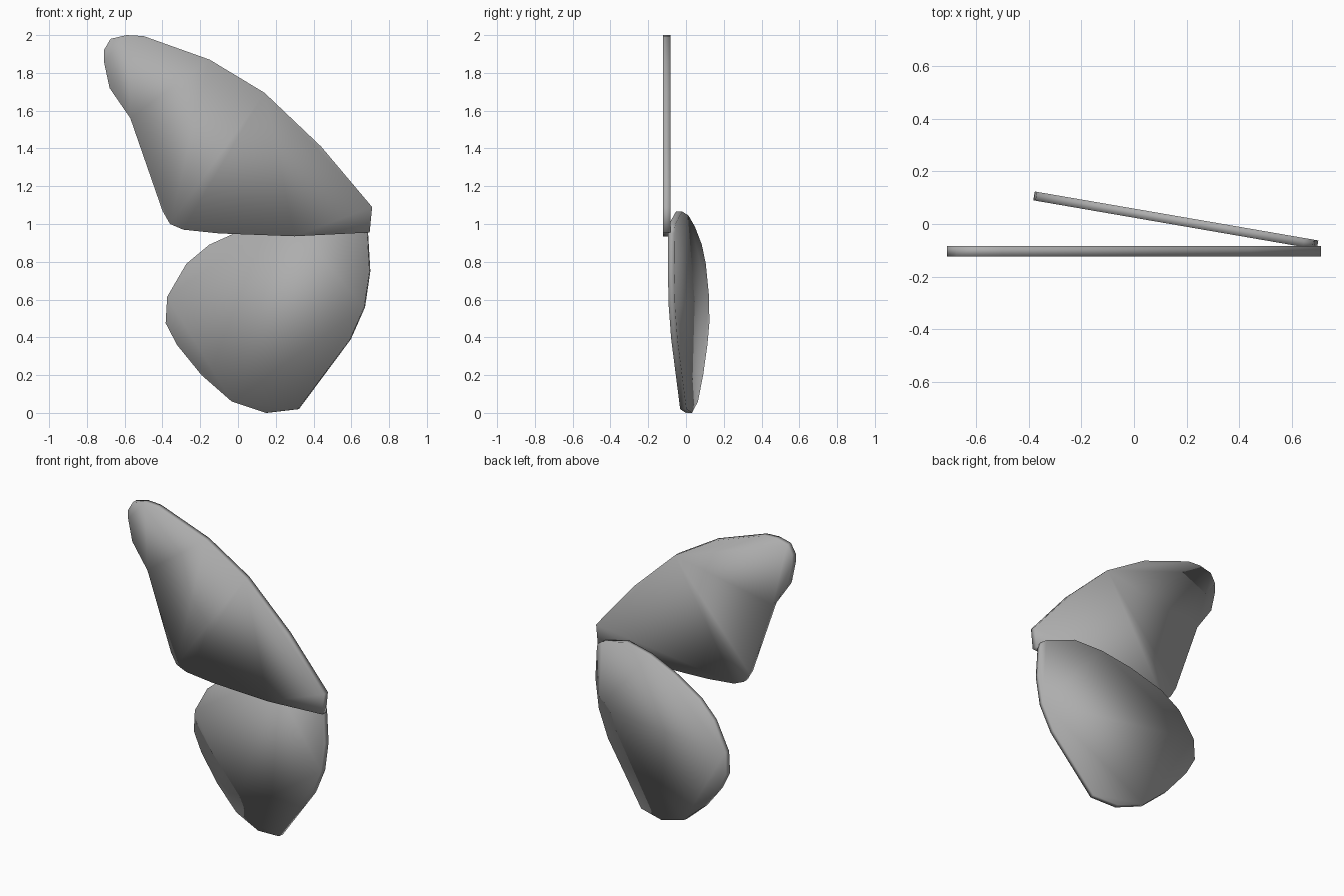
import bpy, bmesh
from mathutils import Vector
from math import radians, sin, cos

if "Cube" in bpy.data.objects:
    bpy.data.objects.remove(bpy.data.objects["Cube"])

grey = bpy.data.materials.new("dark_grey")
grey.diffuse_color = (0.42, 0.42, 0.42, 1)
grey.use_nodes = True
grey.node_tree.nodes["Principled BSDF"].inputs["Base Color"].default_value = grey.diffuse_color


def plate(name, outline, thickness, pivot, angle, ridge=None):
    """Extrude a front-view (x, z) outline; swing it about a vertical hinge at pivot."""
    bm = bmesh.new()
    along = Vector((cos(angle), sin(angle), 0))
    normal = Vector((-sin(angle), cos(angle), 0))
    base = Vector((pivot[0], pivot[1], 0))
    rings = []
    for side in (-0.5, 0.5):
        ring = []
        for x, z in outline:
            p = base + along * ((x - pivot[0]) / cos(angle)) + normal * thickness * side
            ring.append(bm.verts.new((p.x, p.y, z)))
        bm.faces.new(ring)
        rings.append(ring)
    n = len(outline)
    for i in range(n):
        j = (i + 1) % n
        bm.faces.new((rings[0][i], rings[0][j], rings[1][j], rings[1][i]))
    # Vein across both sides of the plate
    if ridge:
        for ring in rings:
            bmesh.ops.connect_verts(bm, verts=[ring[i] for i in ridge])
    bmesh.ops.recalc_face_normals(bm, faces=bm.faces)
    for f in bm.faces:
        f.smooth = True
    me = bpy.data.meshes.new(name)
    bm.to_mesh(me)
    bm.free()
    me.materials.append(grey)
    obj = bpy.data.objects.new(name, me)
    bpy.context.collection.objects.link(obj)
    return obj


# Upper wing: flat plate facing the front
upper = [(-0.71, 1.92), (-0.675, 1.98), (-0.59, 2.0), (-0.50, 1.995),
         (-0.15, 1.87), (0.14, 1.695), (0.44, 1.41), (0.71, 1.09),
         (0.697, 0.955), (0.30, 0.935), (-0.10, 0.95), (-0.29, 0.97),
         (-0.36, 1.0), (-0.40, 1.07), (-0.57, 1.56), (-0.68, 1.72), (-0.71, 1.86)]
plate("upper_wing", upper, 0.04, (0, -0.103), 0, ridge=(5, 12))

# Lower wing: thinner plate swung backwards about its right edge
lower = [(0.68, 0.98), (0.645, 1.005), (0.45, 1.066), (0.26, 1.045), (0.06, 0.985),
         (-0.15, 0.89), (-0.27, 0.79), (-0.372, 0.615), (-0.38, 0.475),
         (-0.32, 0.36), (-0.19, 0.20), (-0.03, 0.06), (0.15, 0.0),
         (0.32, 0.02), (0.595, 0.39), (0.67, 0.56), (0.698, 0.75), (0.686, 0.95)]
plate("lower_wing", lower, 0.034, (0.69, -0.078), radians(-9.8))
